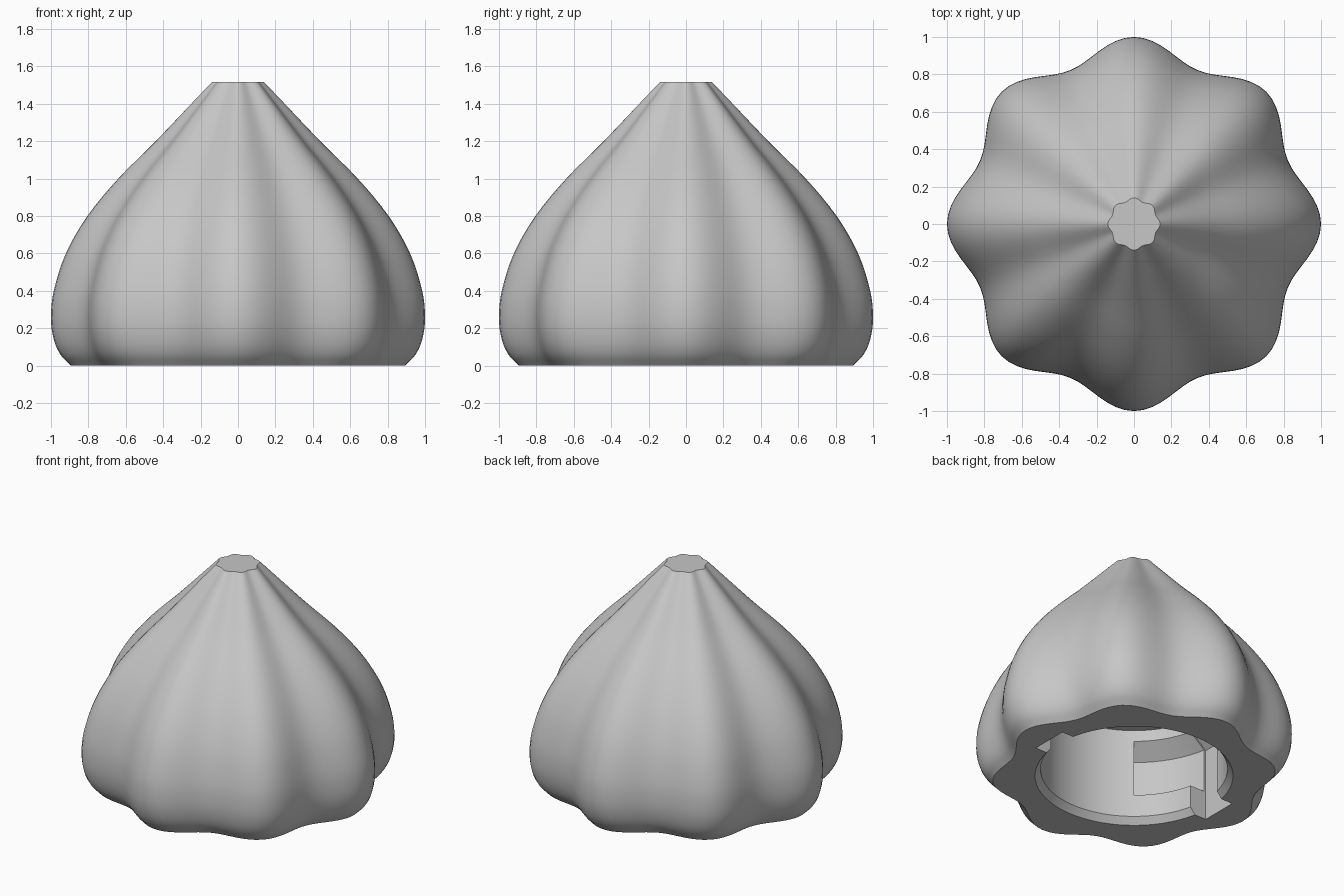
import bpy
import bmesh
import math
from mathutils import Matrix, Vector

if "Cube" in bpy.data.objects:
    bpy.data.objects.remove(bpy.data.objects["Cube"], do_unlink=True)

LOBES = 8
SEGMENTS = 128

gray = bpy.data.materials.new("light_gray")
gray.use_nodes = True
gray.diffuse_color = (0.57, 0.57, 0.57, 1)
gray.node_tree.nodes["Principled BSDF"].inputs["Base Color"].default_value = (0.57, 0.57, 0.57, 1)


def make_object(name, bm):
    bmesh.ops.recalc_face_normals(bm, faces=bm.faces)
    mesh = bpy.data.meshes.new(name)
    bm.to_mesh(mesh)
    bm.free()
    obj = bpy.data.objects.new(name, mesh)
    bpy.context.collection.objects.link(obj)
    mesh.materials.append(gray)
    return obj


def smooth_profile(points, steps=4):
    """Catmull-Rom curve through (radius, height) points."""
    p = [Vector(q) for q in points]
    p = [2 * p[0] - p[1]] + p + [2 * p[-1] - p[-2]]
    curve = []
    for a, b, c, d in zip(p, p[1:], p[2:], p[3:]):
        for i in range(steps):
            t = i / steps
            curve.append(b + (c - a) * t / 2 + (2 * a - 5 * b + 4 * c - d) * t * t / 2
                         + (3 * b - a - 3 * c + d) * t ** 3 / 2)
    return curve + [p[-2]]


def stacked_rings(profile, wave=0.0):
    """Closed solid of rings; wave makes the lobes."""
    bm = bmesh.new()
    rings = []
    for r, z in profile:
        ring = []
        for i in range(SEGMENTS):
            a = math.tau * i / SEGMENTS
            s = r * (1 - wave + wave * math.cos(LOBES * a))
            ring.append(bm.verts.new((s * math.cos(a), s * math.sin(a), z)))
        rings.append(ring)
    for low, high in zip(rings, rings[1:]):
        for i in range(SEGMENTS):
            j = (i + 1) % SEGMENTS
            bm.faces.new((low[i], low[j], high[j], high[i]))
    bm.faces.new(rings[0])
    bm.faces.new(rings[-1])
    return bm


def swept_prism(sections):
    """Closed solid joining matching cross-sections."""
    bm = bmesh.new()
    loops = [[bm.verts.new(v) for v in s] for s in sections]
    n = len(loops[0])
    for a, b in zip(loops, loops[1:]):
        for i in range(n):
            j = (i + 1) % n
            bm.faces.new((a[i], a[j], b[j], b[i]))
    bm.faces.new(loops[0])
    bm.faces.new(loops[-1])
    return bm


def cut(target, bm):
    cutter = make_object("cutter", bm)
    cutter.hide_render = True
    mod = target.modifiers.new("cut", "BOOLEAN")
    mod.operation = "DIFFERENCE"
    mod.solver = "EXACT"
    mod.object = cutter
    bpy.context.view_layer.objects.active = target
    bpy.ops.object.modifier_apply(modifier=mod.name)
    bpy.data.objects.remove(cutter, do_unlink=True)


# Lobed outer body
outline = [(0.895, 0), (0.95, 0.06), (0.985, 0.14), (1.0, 0.25), (0.985, 0.4), (0.92, 0.6),
           (0.805, 0.8), (0.64, 1.0), (0.44, 1.2), (0.24, 1.41), (0.14, 1.515)]
body = make_object("lobed_knob", stacked_rings(smooth_profile(outline), wave=0.055))

# Round socket with a chamfered mouth
cut(body, stacked_rings([(0.66, -0.045), (0.59, 0.045), (0.59, 0.67)]))

# Two opposite entry slots, each with a locking channel beside it
slot = [(0.4, -0.1), (0.7, -0.1), (0.7, 0.5), (0.58, 0.6), (0.4, 0.6)]
channel = [(0.4, 0.2), (0.7, 0.2), (0.7, 0.5), (0.58, 0.6), (0.4, 0.6)]
for turn in (0, math.pi):
    spin = Matrix.Rotation(turn, 3, "Z")
    cut(body, swept_prism([[spin @ Vector((x, y, z)) for x, z in slot]
                           for y in (-0.13, 0.13)]))
    angles = [math.radians(5 + 5 * i) for i in range(10)]
    cut(body, swept_prism([[spin @ Vector((r * math.cos(a), r * math.sin(a), z))
                            for r, z in channel] for a in angles]))

# Smooth lobes, crisp machined edges
bpy.ops.object.select_all(action="DESELECT")
body.select_set(True)
bpy.context.view_layer.objects.active = body
bpy.ops.object.shade_smooth_by_angle(angle=math.radians(30))
